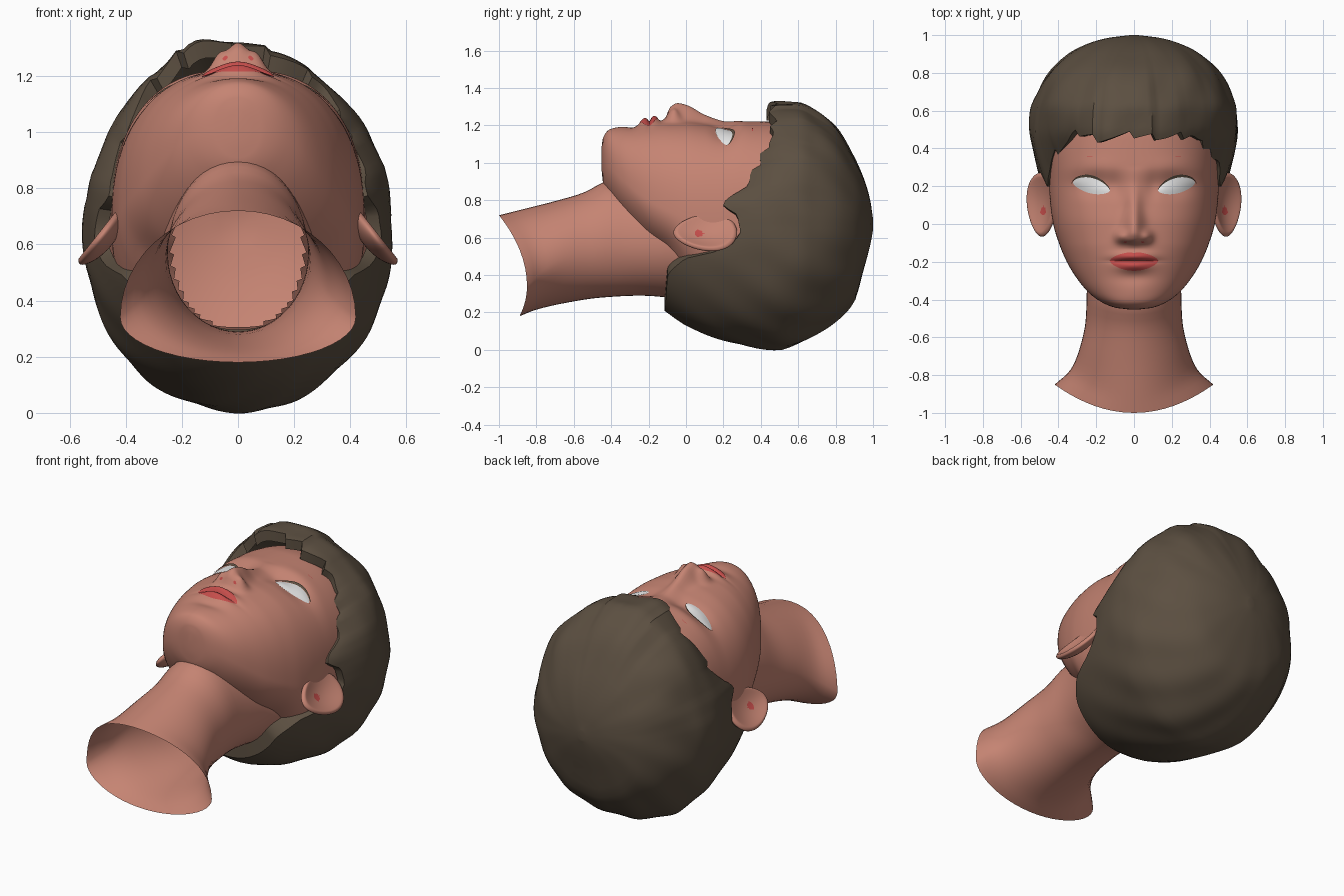
import bpy, bmesh, math, random
from math import sin, cos, pi, exp

if "Cube" in bpy.data.objects:
    bpy.data.objects.remove(bpy.data.objects["Cube"])

random.seed(4)


def material(name, rgb):
    m = bpy.data.materials.new(name)
    m.diffuse_color = (*rgb, 1)
    m.use_nodes = True
    m.node_tree.nodes["Principled BSDF"].inputs["Base Color"].default_value = m.diffuse_color
    return m


SKIN = material("skin", (0.56, 0.23, 0.17))
HAIR = material("dark brown hair", (0.107, 0.079, 0.053))
LIP = material("lip red", (0.56, 0.075, 0.07))
WHITE = material("eye white", (0.8, 0.8, 0.8))


def curve(keys, vals):
    """Smooth interpolation without overshoot."""
    n = len(keys)
    d = [(vals[i + 1] - vals[i]) / (keys[i + 1] - keys[i]) for i in range(n - 1)]
    m = [d[0]] + [2 * a * b / (a + b) if a * b > 0 else 0 for a, b in zip(d, d[1:])] + [d[-1]]

    def f(k):
        k = min(max(k, keys[0]), keys[-1])
        i = 0
        while i < n - 2 and k > keys[i + 1]:
            i += 1
        h = keys[i + 1] - keys[i]
        t = (k - keys[i]) / h
        return ((1 + 2 * t) * (1 - t) ** 2 * vals[i] + t * (1 - t) ** 2 * h * m[i]
                + t * t * (3 - 2 * t) * vals[i + 1] + t * t * (t - 1) * h * m[i + 1])
    return f


def table(rows):
    cols = list(zip(*rows))
    return [curve(cols[0], c) for c in cols[1:]]


def oval(a, w, zc, zf, zb, pf=2.0, pb=2.0):
    s, c = sin(a), cos(a)
    p = pf if c > 0 else pb
    r = (abs(s) ** p + abs(c) ** p) ** (-1 / p)
    return w * r * s, zc + (zf - zc if c > 0 else zc - zb) * r * c


def finish(name, bm, mats, angle=60, recalc=True):
    if recalc:
        bmesh.ops.recalc_face_normals(bm, faces=bm.faces)
    me = bpy.data.meshes.new(name)
    bm.to_mesh(me)
    bm.free()
    ob = bpy.data.objects.new(name, me)
    bpy.context.collection.objects.link(ob)
    for m in mats:
        me.materials.append(m)
    bpy.ops.object.select_all(action='DESELECT')
    ob.select_set(True)
    bpy.context.view_layer.objects.active = ob
    bpy.ops.object.shade_smooth_by_angle(angle=math.radians(angle))
    return ob


def loft(name, rings, mat, cap0=False, cap1=False, angle=60, cut=None):
    bm = bmesh.new()
    vs = [[bm.verts.new(p) for p in r] for r in rings]
    n = len(vs[0])
    for a, b in zip(vs, vs[1:]):
        for i in range(n):
            j = (i + 1) % n
            bm.faces.new((a[i], a[j], b[j], b[i]))
    for on, ring in ((cap0, vs[0]), (cap1, vs[-1])):
        if on:
            bm.faces.new(ring)
    if cut:
        bmesh.ops.recalc_face_normals(bm, faces=bm.faces)
        gone = [f for f in bm.faces if cut(f.calc_center_median(), f.normal)]
        bmesh.ops.delete(bm, geom=gone, context='FACES')
    return finish(name, bm, [mat], angle)


# Head: sections along y (face looks to +z): front, back, half width, widest z
head = table([(-.452, 1.08, .97, .03, 1.02), (-.443, 1.135, .89, .10, 1.01),
              (-.41, 1.175, .82, .178, .98), (-.36, 1.185, .74, .243, .93),
              (-.28, 1.197, .64, .308, .86), (-.2, 1.21, .56, .356, .80),
              (-.1, 1.222, .48, .398, .75), (0, 1.222, .33, .428, .71),
              (.1, 1.212, .2, .443, .69), (.2, 1.207, .13, .45, .67),
              (.3, 1.222, .1, .452, .66), (.45, 1.22, .08, .46, .65),
              (.6, 1.19, .1, .45, .65), (.7, 1.13, .17, .42, .65),
              (.8, 1.02, .3, .34, .66), (.87, .85, .48, .18, .67), (.9, .70, .64, .03, .67)])
nose = curve([-.135, -.11, -.085, -.045, 0, .1, .2, .3], [0, .02, .075, .097, .088, .045, .016, 0])
nose_w = curve([-.1, -.04, .1, .3], [.062, .056, .042, .045])
front_p = curve([-.45, -.2, .1, .3, .5], [2.2, 2.3, 2.45, 2.5, 2.3])


def bump(x, y, cx, cy, sx, sy, h):
    return h * exp(-((abs(x) - cx) / sx) ** 2 - ((y - cy) / sy) ** 2)


def features(x, y):
    z = nose(y) * exp(-(x / nose_w(y)) ** 2) if -.135 < y < .3 else 0
    for b in ((.07, -.065, .03, .032, .04), (.21, .205, .10, .065, -.024), (.10, .2, .035, .07, -.010),
              (.2, .31, .12, .04, .004), (0, -.17, .1, .026, .032), (0, -.222, .085, .028, .028),
              (0, -.196, .11, .009, -.016), (0, -.285, .1, .03, -.008), (0, -.37, .08, .05, .006)):
        z += bump(x, y, *b)
    return z


def face_z(x, y):
    zf, zb, w, zc = (f(y) for f in head)
    p = front_p(y)
    return zc + (zf - zc) * max(0, 1 - abs(x / w) ** p) ** (1 / p) + features(x, y)


rings = []
ys = [-.452, -.449, -.446] + [-.443 + 1.33 * i / 130 for i in range(131)] + [.893, .9]
for y in ys:
    zf, zb, w, zc = (f(y) for f in head)
    ring = []
    for i in range(160):
        t = 2 * pi * i / 160
        a = t - .35 * sin(t)
        x, z = oval(a, w, zc, zf, zb, front_p(y), 2.1)
        if cos(a) > 0:
            z += features(x, y) * min(1, cos(a) * 4)
        ring.append((x, y, z))
    rings.append(ring)
# the underside is open where the neck tube enters
loft("head", rings, SKIN, True, True,
     cut=lambda c, n: n.y < -.1 and c.y < .12 and (c.x / .235) ** 2 + ((c.z - .57) / .27) ** 2 < 1)

# Neck: open flared tube, with a tilted lower rim
neck = table([(0, .42, .34, .72, .18, -1, -.85, -.89), (1, .335, .42, .745, .215, -.9, -.77, -.8),
              (2, .285, .5, .79, .25, -.72, -.65, -.65), (3, .255, .54, .84, .28, -.55, -.5, -.45),
              (4, .25, .57, .90, .29, -.42, -.35, -.25), (5, .28, .57, .87, .28, -.33, -.15, -.1),
              (6, .34, .55, .83, .24, -.25, 0, .05)])
rings = []
for k in range(25):
    w, zc, zf, zb, yf, yside, yb = (f(k / 4) for f in neck)
    ring = []
    for i in range(48):
        a = 2 * pi * i / 48
        x, z = oval(a, w, zc, zf, zb)
        ring.append((x, yside + ((yf if cos(a) > 0 else yb) - yside) * cos(a) ** 2, z))
    rings.append(ring)
loft("neck", rings, SKIN)

# Hair: cap with a jagged hairline running round the ears to the nape
hair = table([(-.13, 1.2, .22, .37, .65), (0, 1.22, .13, .43, .65), (.2, 1.25, .05, .495, .65),
              (.4, 1.29, .010, .54, .65), (.5, 1.315, .003, .553, .65), (.6, 1.315, .03, .547, .65),
              (.7, 1.27, .08, .512, .65), (.8, 1.19, .15, .455, .65), (.9, 1.03, .26, .35, .65),
              (.95, .92, .43, .255, .66), (.985, .8, .56, .14, .67), (1, .7, .64, .02, .67)])
hairline = curve([0, .3, .6, .75, .95, 1.15, 1.35, 1.45, 1.6, 1.75, 1.9, 2.2, pi],
                 [.475, .46, .48, .43, .39, .33, .20, .27, .29, .2, -.01, -.1, -.115])
N = 144
jag, lift = [], []
while len(jag) < N:                       # one lock at a time
    n, depth, up = random.randint(4, 9), random.uniform(.03, .08), random.uniform(-.012, .012)
    jag += [depth * (k / n - .5) for k in range(n)]
    lift += [up + .014 * k / n for k in range(n)]
rings = []
ROWS = 34
for k in range(-1, ROWS + 1):
    s = max(k, 0) / ROWS
    ring = []
    for i in range(N):
        a = 2 * pi * i / N
        b = a if a <= pi else a - 2 * pi
        front = max(0, min(1, (1.7 - abs(b)) * 1.5))
        y0 = hairline(abs(b)) + jag[i] * (front if abs(b) < 1.2 else .25 * front)
        y = y0 + (1 - y0) * sin(s * pi / 2)
        zf, zb, w, zc = (f(y) for f in hair)
        x, z = oval(a, w, zc, zf, zb, 2.0, 2.05)
        fade = (1 - s) * front
        g = 1 + lift[i] * fade - .010 * fade
        g += .013 * sin(7 * b + 10 * y + 1) * sin(s * pi) * (.4 + .6 * front)
        g += .008 * sin(13 * b - 17 * y) * sin(s * pi)
        g += .075 * exp(-((b + .27) / .16) ** 2) * max(0, 1 - 1.4 * s)
        g -= .085 * exp(-9 * s) * exp(-((abs(b) - 1.02) / .42) ** 2)
        if k < 0:                         # underside of the hair edge
            g *= .91 if abs(b) < 1.9 else .8
        ring.append((x * g, y, zc + (z - zc) * g))
    rings.append(ring)
loft("hair", rings, HAIR, False, True, 35)


# Thin plates laid on the face
def plate(name, mat, x0, x1, low, high, off=.004, bulge=0, sides=(1,), nu=28, nv=8):
    for sg in sides:
        bm = bmesh.new()
        g = []
        for i in range(nu + 1):
            u = i / nu
            x = x0 + (x1 - x0) * u
            row = []
            for j in range(nv + 1):
                v = j / nv
                y = low(u) + (high(u) - low(u)) * v
                z = face_z(x, y) + off + bulge * sin(pi * u) * sin(pi * v)
                row.append(bm.verts.new((sg * x, y, z)))
            g.append(row)
        for i in range(nu):
            for j in range(nv):
                q = [g[i][j], g[i + 1][j], g[i + 1][j + 1], g[i][j + 1]]
                bm.faces.new(q if sg > 0 else q[::-1])
        finish(name + ("" if len(sides) == 1 else "_right" if sg > 0 else "_left"), bm, [mat], 60, False)


def arc(u, p=.6):
    return max(0, sin(pi * u)) ** p


def lid(u):
    return .178 + .04 * u + .05 * arc(u)


BOTH = (1, -1)
plate("eye", WHITE, .126, .324, lambda u: .178 + .04 * u - .037 * arc(u), lid, .004, .015, BOTH)
plate("upper_lash", HAIR, .126, .33, lambda u: lid(u) - .003, lambda u: lid(u) + .011 * arc(u), .009, 0, BOTH, 28, 2)
plate("upper_lip", LIP, -.13, .13, lambda u: -.197 + .003 * arc(u),
      lambda u: -.195 + .046 * arc(u) - .004 * exp(-((u - .5) / .06) ** 2), .004)
plate("lower_lip", LIP, -.128, .128, lambda u: -.196 - .052 * arc(u), lambda u: -.197 + .002 * arc(u), .004)
plate("nostril", LIP, .036, .056, lambda u: -.096 - .004 * arc(u), lambda u: -.096 + .004 * arc(u), .005, 0, BOTH, 8, 4)
plate("brow_mark", LIP, .22, .25, lambda u: .354, lambda u: .357, .004, 0, BOTH, 6, 1)

# Ears: tilted dished ovals with a red spot in the hollow
for sg in BOTH:
    bm = bmesh.new()
    bmesh.ops.create_uvsphere(bm, u_segments=48, v_segments=28, radius=1)
    for f in bm.faces:
        c = f.calc_center_median()
        f.material_index = 1 if c.z > 0 and (c.x * .7) ** 2 + (c.y + .2) ** 2 < .018 else 0
    for v in bm.verts:
        u, h, n = v.co
        r2 = u * u + h * h
        t = n * .034
        if n > 0:
            t -= .045 * max(0, 1 - r2 / .8)
        else:
            t -= .014 * (1 - r2)
        u2 = u * .122 * (1 + .22 * h)
        v.co = (sg * (.487 + .62 * u2 + .785 * t), .103 + .17 * h, .628 - .785 * u2 + .62 * t)
    finish("ear_right" if sg > 0 else "ear_left", bm, [SKIN, LIP], 60)
